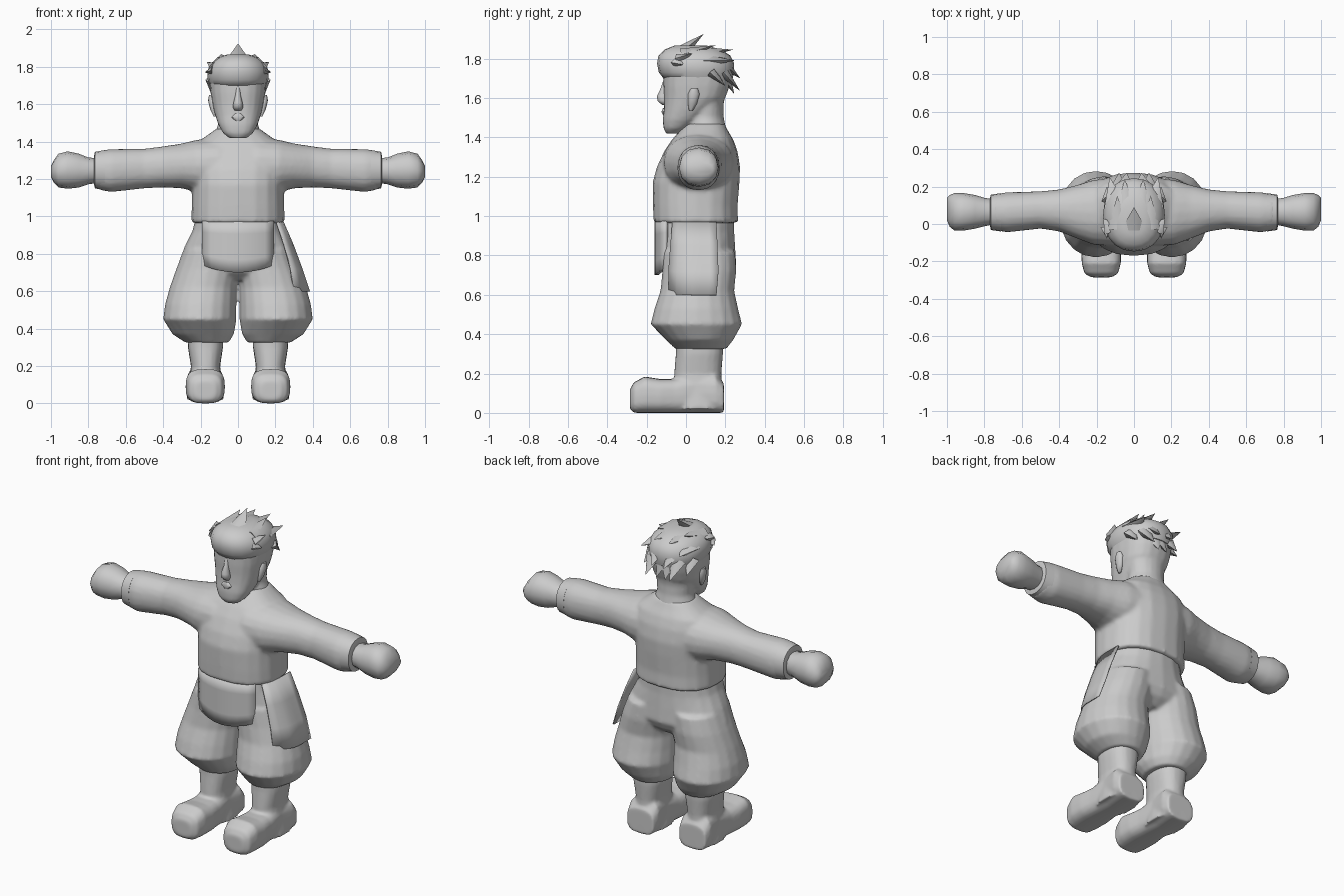
import bpy, bmesh, math
from mathutils import Vector

default = bpy.data.objects.get("Cube")
if default:
    bpy.data.objects.remove(default)

grey = bpy.data.materials.new("plain grey")
grey.use_nodes = True
grey.diffuse_color = (.6, .6, .6, 1)
grey.node_tree.nodes["Principled BSDF"].inputs["Base Color"].default_value = grey.diffuse_color


def loft(bm, axis, sections, power=2.0, sides=20):
    """Skin rounded rings; each section is (position, a low, a high, b low, b high)."""
    rings = []
    for t, a0, a1, b0, b1 in sections:
        ring = []
        for i in range(sides):
            angle = 2 * math.pi * i / sides
            c, s = math.cos(angle), math.sin(angle)
            u = math.copysign(abs(c) ** (2 / power), c)
            v = math.copysign(abs(s) ** (2 / power), s)
            a = (a0 + a1) / 2 + u * (a1 - a0) / 2
            b = (b0 + b1) / 2 + v * (b1 - b0) / 2
            co = {"x": (t, a, b), "y": (a, t, b), "z": (a, b, t)}[axis]
            ring.append(bm.verts.new(co))
        rings.append(ring)
    for low, high in zip(rings, rings[1:]):
        for i in range(sides):
            j = (i + 1) % sides
            bm.faces.new((low[i], low[j], high[j], high[i]))
    bm.faces.new(rings[0])
    bm.faces.new(rings[-1])


def upright(bm, sections, power=2.0):
    """Loft up z from (height, half width, front, back), centred on x."""
    loft(bm, "z", [(z, -w, w, y0, y1) for z, w, y0, y1 in sections], power)


def mirror(bm):
    """Copy everything in the mesh to the other side."""
    copy = bmesh.ops.duplicate(bm, geom=bm.verts[:] + bm.edges[:] + bm.faces[:])["geom"]
    for v in copy:
        if isinstance(v, bmesh.types.BMVert):
            v.co.x = -v.co.x


def spike(bm, base, tip, radius, flat=0.6):
    """A tapering lock of hair from base to tip."""
    base, tip = Vector(base), Vector(tip)
    turn = (tip - base).to_track_quat("Z", "Y")
    ring = []
    for i in range(6):
        angle = math.pi * i / 3
        ring.append(bm.verts.new(base + turn @ Vector(
            (radius * math.cos(angle), radius * flat * math.sin(angle), 0))))
    end = bm.verts.new(tip)
    for i in range(6):
        bm.faces.new((ring[i], ring[(i + 1) % 6], end))
    bm.faces.new(ring)


def finish(name, bm, voxel=0, rounds=3, angle=60):
    """Turn the mesh into an object, fused into one skin if a voxel size is given."""
    bmesh.ops.recalc_face_normals(bm, faces=bm.faces[:])
    mesh = bpy.data.meshes.new(name)
    bm.to_mesh(mesh)
    bm.free()
    mesh.materials.append(grey)
    ob = bpy.data.objects.new(name, mesh)
    bpy.context.collection.objects.link(ob)
    bpy.ops.object.select_all(action="DESELECT")
    ob.select_set(True)
    bpy.context.view_layer.objects.active = ob
    if voxel:
        fuse = ob.modifiers.new("fuse", "REMESH")
        fuse.mode = "VOXEL"
        fuse.voxel_size = voxel
        fuse.use_smooth_shade = True
        soften = ob.modifiers.new("soften", "SMOOTH")
        soften.iterations = rounds
        bpy.ops.object.shade_smooth()
    else:
        bpy.ops.object.shade_smooth_by_angle(angle=math.radians(angle))
    return ob


# Tunic: sleeves flare into the body
bm = bmesh.new()
loft(bm, "x", [(.1, -.12, .25, 1.12, 1.42), (.22, -.11, .235, 1.13, 1.41),
               (.3, -.08, .21, 1.15, 1.39), (.4, -.04, .185, 1.155, 1.375),
               (.5, -.025, .175, 1.15, 1.362), (.68, -.045, .17, 1.13, 1.36),
               (.755, -.03, .155, 1.145, 1.35)], 2.2)
mirror(bm)
upright(bm, [(.965, .25, -.165, .265), (1.05, .248, -.168, .262), (1.17, .245, -.17, .272),
             (1.25, .25, -.148, .275), (1.33, .25, -.11, .262), (1.39, .23, -.07, .24),
             (1.43, .17, -.035, .215), (1.47, .115, 0, .195)], 2.4)
finish("tunic", bm, .012, 5)

# Cuffs and fists
bm = bmesh.new()
loft(bm, "x", [(.71, -.04, .165, 1.14, 1.355), (.765, -.032, .157, 1.15, 1.345),
               (.77, -.01, .14, 1.17, 1.32)], 2.2)
mirror(bm)
finish("cuffs", bm, angle=40)
bm = bmesh.new()
loft(bm, "x", [(.74, 0, .13, 1.18, 1.31), (.8, -.012, .14, 1.172, 1.315),
               (.85, -.025, .155, 1.155, 1.335), (.91, -.035, .165, 1.148, 1.348),
               (.96, -.035, .165, 1.155, 1.335), (.985, -.015, .155, 1.18, 1.3),
               (1, .02, .14, 1.21, 1.27)], 2.2, 12)
mirror(bm)
finish("fists", bm)

# Baggy trousers
bm = bmesh.new()
loft(bm, "z", [(.325, .05, .28, -.055, .205), (.37, .022, .35, -.1, .24),
               (.45, .008, .4, -.18, .285), (.53, .008, .39, -.16, .265),
               (.62, .006, .365, -.13, .245), (.72, -.01, .33, -.12, .255),
               (.82, -.02, .29, -.12, .25)], 2.1)
mirror(bm)
upright(bm, [(.66, .2, -.05, .18), (.7, .29, -.1, .23), (.75, .32, -.125, .255),
             (.84, .285, -.14, .25), (.92, .245, -.15, .245), (1, .225, -.15, .245)], 2.2)
finish("trousers", bm, .011, 3)

# Front apron, wrapped round the belly with a dipped hem
bm = bmesh.new()
grid = []
for r in range(5):
    row = []
    for c in range(-4, 5):
        x = c * .048
        hem = .7 + .04 * (c / 4) ** 2
        row.append(bm.verts.new((x, -.16 + .05 * (c / 4) ** 2, .975 + (hem - .975) * r / 4)))
    grid.append(row)
for r in range(4):
    for c in range(8):
        bm.faces.new((grid[r][c], grid[r][c + 1], grid[r + 1][c + 1], grid[r + 1][c]))
ob = finish("apron", bm)
ob.modifiers.new("cloth", "SOLIDIFY").thickness = .02

# Hanging panel on the left hip only
bm = bmesh.new()
rows = []
for z, y0, y1, edge, bulge in ((.97, -.07, .155, .21, .245), (.85, -.08, .16, .25, .297),
                               (.72, -.09, .165, .285, .345), (.6, -.09, .155, .3, .385)):
    row = []
    for k in range(7):
        f = k / 6
        x = edge + (bulge - edge) * math.sin(math.pi * min(f, .5) * 1)
        row.append(bm.verts.new((x, y0 + (y1 - y0) * f, z)))
    rows.append(row)
for low, high in zip(rows, rows[1:]):
    for k in range(6):
        bm.faces.new((low[k], low[k + 1], high[k + 1], high[k]))
ob = finish("hip_panel", bm)
ob.modifiers.new("cloth", "SOLIDIFY").thickness = .008

# Boots with rounded toes
bm = bmesh.new()
loft(bm, "y", [(-.285, .12, .23, .02, .12), (-.265, .085, .265, 0, .155),
               (-.21, .07, .28, 0, .185), (-.13, .07, .28, 0, .172),
               (-.06, .08, .27, 0, .172), (.05, .088, .262, 0, .2),
               (.15, .075, .275, 0, .2), (.192, .085, .265, 0, .15)], 3)
loft(bm, "z", [(.02, .075, .275, -.06, .192), (.12, .09, .262, -.06, .182),
               (.2, .095, .252, -.06, .18), (.3, .08, .268, -.052, .188),
               (.4, .08, .27, -.05, .19)], 2.4)
mirror(bm)
finish("boots", bm, .01, 3)

# Head and neck
bm = bmesh.new()
upright(bm, [(1.418, .045, -.1, -.03), (1.445, .08, -.115, .01), (1.49, .105, -.118, .07),
             (1.54, .122, -.113, .13), (1.6, .138, -.112, .2), (1.66, .147, -.115, .222),
             (1.72, .152, -.115, .235), (1.8, .14, -.1, .22)], 2.4)
upright(bm, [(1.38, .16, -.02, .215), (1.44, .125, 0, .205), (1.5, .105, .01, .192),
             (1.56, .11, .02, .19), (1.62, .115, .03, .2)])
finish("head", bm, .011, 3)

# Nose, lips and ears
bm = bmesh.new()
upright(bm, [(1.565, .018, -.122, -.09), (1.585, .028, -.145, -.09), (1.61, .024, -.147, -.09),
             (1.65, .014, -.128, -.09), (1.69, .012, -.115, -.09)])
finish("nose", bm)
bm = bmesh.new()
upright(bm, [(1.51, .02, -.116, -.09), (1.53, .035, -.125, -.09), (1.55, .02, -.116, -.09)])
finish("lips", bm)
bm = bmesh.new()
loft(bm, "z", [(1.535, .118, .13, .015, .035), (1.57, .115, .148, .01, .055),
               (1.62, .115, .16, .01, .07), (1.648, .13, .155, .025, .06)], 2, 12)
mirror(bm)
finish("ears", bm)

# Hair: a swept cap with pointed locks
bm = bmesh.new()
upright(bm, [(1.695, .146, -.112, .236), (1.73, .162, -.138, .245), (1.775, .165, -.147, .245),
             (1.815, .148, -.14, .225), (1.845, .115, -.11, .18), (1.865, .06, -.06, .11)], 2.2)
finish("hair_cap", bm)
bm = bmesh.new()
for base, tip, radius in (((.13, -.04, 1.78), (.178, -.02, 1.77), .04),
                          ((.12, -.03, 1.8), (.165, .03, 1.825), .045),
                          ((.08, -.02, 1.82), (.09, .15, 1.868), .06),
                          ((.04, .08, 1.83), (.05, .24, 1.845), .055),
                          ((.1, .1, 1.79), (.13, .25, 1.79), .06),
                          ((.05, .18, 1.78), (.04, .275, 1.7), .06),
                          ((.08, .19, 1.73), (.08, .275, 1.635), .05),
                          ((.13, .13, 1.73), (.145, .2, 1.66), .045),
                          ((.02, .2, 1.71), (.03, .245, 1.62), .045)):
    spike(bm, base, tip, radius)
mirror(bm)
spike(bm, (0, -.04, 1.82), (0, .09, 1.925), .075)
finish("hair_locks", bm, angle=70)
